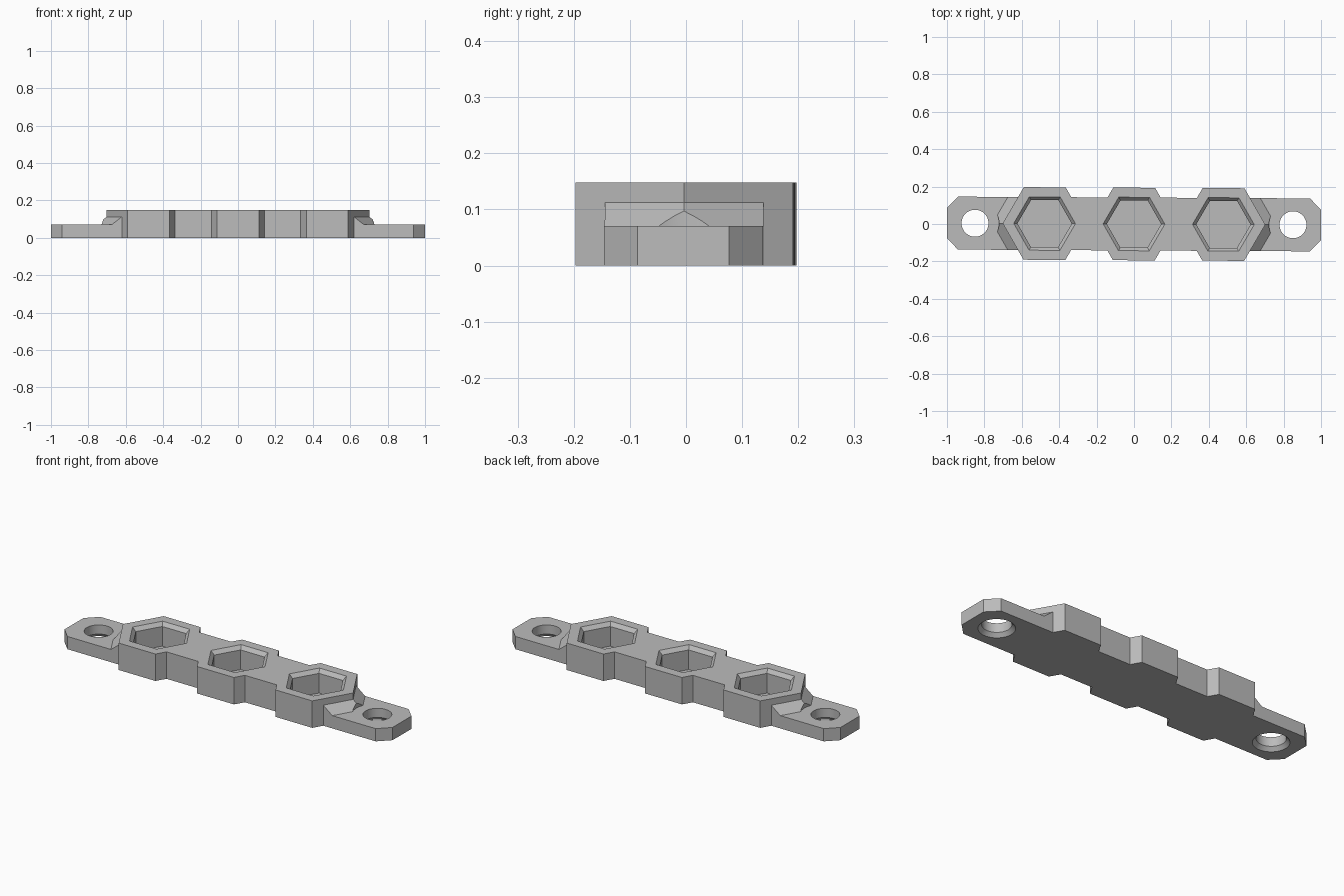
import bpy
from math import cos, sin, pi, tan

cube = bpy.data.objects.get("Cube")
if cube:
    bpy.data.objects.remove(cube, do_unlink=True)

# Main dimensions
TOP, PLATE, HALF = 0.148, 0.07, 0.1415
PITCH, HEX, HOLE_X = 0.478, 0.224, 0.85

grey = bpy.data.materials.new("plain grey")
grey.use_nodes = True
COLOUR = (0.5, 0.5, 0.5, 1)
grey.diffuse_color = COLOUR
grey.node_tree.nodes["Principled BSDF"].inputs["Base Color"].default_value = COLOUR


def ring(x, radius, sides):
    return [(x + radius * cos(2 * pi * i / sides), radius * sin(2 * pi * i / sides))
            for i in range(sides)]


def loft(name, layers):
    """Closed solid through stacked outlines given as (height, points)."""
    n = len(layers[0][1])
    verts = [(x, y, z) for z, pts in layers for x, y in pts]
    faces = [list(range(n))[::-1], [len(verts) - n + i for i in range(n)]]
    for k in range(len(layers) - 1):
        for i in range(n):
            j = (i + 1) % n
            faces.append([k * n + i, k * n + j, (k + 1) * n + j, (k + 1) * n + i])
    mesh = bpy.data.meshes.new(name)
    mesh.from_pydata(verts, [], faces)
    mesh.materials.append(grey)
    obj = bpy.data.objects.new(name, mesh)
    bpy.context.collection.objects.link(obj)
    return obj


def prism(name, pts, z0, z1):
    return loft(name, [(z0, pts), (z1, pts)])


def combine(target, tool, operation):
    mod = target.modifiers.new(operation.lower(), 'BOOLEAN')
    mod.operation = operation
    mod.solver = 'EXACT'
    mod.object = tool
    bpy.context.view_layer.objects.active = target
    bpy.ops.object.modifier_apply(modifier=mod.name)
    bpy.data.objects.remove(tool, do_unlink=True)


# Thin mounting plate with chamfered corners
c = 0.06
body = prism("holder_strip", [
    (-1, -HALF + c), (-1 + c, -HALF), (1 - c, -HALF), (1, -HALF + c),
    (1, HALF - c), (1 - c, HALF), (-1 + c, HALF), (-1, HALF - c)], 0, PLATE)

# Raised bar joining the sockets
bar = prism("raised_bar", [(-PITCH, -HALF), (PITCH, -HALF), (PITCH, HALF), (-PITCH, HALF)], 0, TOP)
combine(body, bar, 'UNION')


# Sloped chevron braces, trimmed round the screw heads
def chevron(side, offset):
    tip = PITCH + HEX + offset
    edge = tip - HALF * tan(pi / 6)
    pts = [(0.4, -HALF), (edge, -HALF), (tip, 0), (edge, HALF), (0.4, HALF)]
    return pts if side > 0 else [(-x, y) for x, y in reversed(pts)]


for side in (-1, 1):
    brace = loft("brace", [(0.05, chevron(side, 0.08)), (0.115, chevron(side, -0.003))])
    clearance = prism("screw_head_clearance", ring(side * HOLE_X, 0.128, 48), PLATE, 0.2)
    combine(brace, clearance, 'DIFFERENCE')
    combine(body, brace, 'UNION')

# Hexagonal sockets
for x in (-PITCH, 0, PITCH):
    combine(body, prism("socket_wall", ring(x, HEX, 6), 0, TOP), 'UNION')

# Bevelled blind pockets
for x in (-PITCH, 0, PITCH):
    pocket = loft("pocket", [(0.02, ring(x, 0.145, 6)), (TOP - 0.02, ring(x, 0.145, 6)),
                             (TOP, ring(x, 0.165, 6)), (TOP + 0.05, ring(x, 0.165, 6))])
    combine(body, pocket, 'DIFFERENCE')

# Screw holes, widened underneath
for side in (-1, 1):
    x = side * HOLE_X
    hole = loft("screw_hole", [(-0.05, ring(x, 0.09, 48)), (0, ring(x, 0.09, 48)),
                               (0.02, ring(x, 0.072, 48)), (0.2, ring(x, 0.072, 48))])
    combine(body, hole, 'DIFFERENCE')

body.rotation_euler.z = -0.005
bpy.ops.object.select_all(action='DESELECT')
body.select_set(True)
bpy.context.view_layer.objects.active = body
bpy.ops.object.shade_smooth_by_angle(angle=pi / 9)
